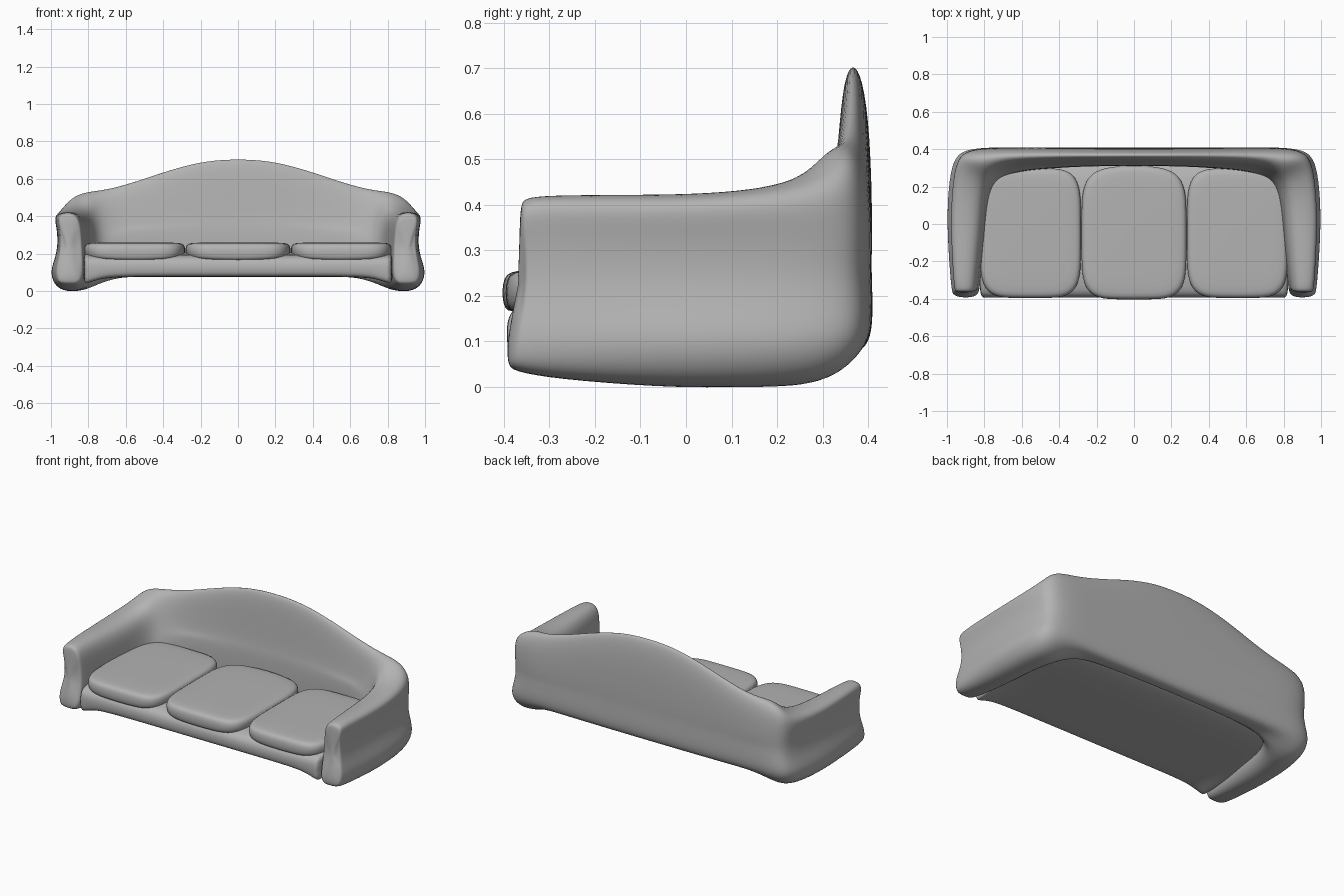
import bpy
import bmesh
from math import cos, sin, pi

if "Cube" in bpy.data.objects:
    bpy.data.objects.remove(bpy.data.objects["Cube"], do_unlink=True)

fabric = bpy.data.materials.new("grey_fabric")
fabric.use_nodes = True
GREY = (0.45, 0.45, 0.45, 1)
fabric.diffuse_color = GREY
fabric.node_tree.nodes["Principled BSDF"].inputs["Base Color"].default_value = GREY


def loft(name, rings, level):
    """Skin closed rings, cap both ends, smooth."""
    bm = bmesh.new()
    loops = [[bm.verts.new(p) for p in ring] for ring in rings]
    n = len(loops[0])
    for a, b in zip(loops, loops[1:]):
        for i in range(n):
            j = (i + 1) % n
            bm.faces.new((a[i], a[j], b[j], b[i]))
    bm.faces.new(loops[0][::-1])
    bm.faces.new(loops[-1])
    bmesh.ops.recalc_face_normals(bm, faces=bm.faces)
    mesh = bpy.data.meshes.new(name)
    bm.to_mesh(mesh)
    bm.free()
    mesh.materials.append(fabric)
    obj = bpy.data.objects.new(name, mesh)
    bpy.context.collection.objects.link(obj)
    mesh.shade_smooth()
    if level:
        mod = obj.modifiers.new("smooth", "SUBSURF")
        mod.levels = mod.render_levels = level
    return obj


# Wall sections: (share of thickness from outside to inside, height)
ARM = [(.55, -.005), (.22, .005), (.04, .05), (-.01, .11), (.09, .17), (.17, .24),
       (.15, .33), (.08, .39), (.16, .42), (.44, .43), (.74, .42), (.89, .37),
       (.93, .3), (.97, .2), (1, .08), (.85, .01)]
BACK = [(.6, .075), (.35, .075), (.12, .09), (0, .13), (0, .2), (.03, .27),
        (0, .42), (.05, .78), (.22, .96), (.44, 1.01), (.63, .95), (.74, .78),
        (.87, .5), (.98, .34), (1, .1), (.85, .075)]

# Stations: outer x, y, inner x, y, blend from arm to back, top height
STATIONS = [
    (.975, -.34, .825, -.34, 0, .42), (.985, -.27, .815, -.27, 0, .425),
    (1, -.05, .79, -.05, 0, .425), (1, .1, .78, .06, 0, .43),
    (.99, .24, .765, .15, .1, .445), (.97, .335, .74, .21, .3, .475),
    (.935, .385, .70, .25, .6, .53), (.86, .405, .64, .27, .85, .54),
    (.75, .41, .56, .285, 1, .555), (.6, .41, .45, .295, 1, .595),
    (.4, .41, .3, .305, 1, .66), (.2, .41, .15, .308, 1, .708),
    (0, .41, 0, .31, 1, .718)]


def wall_ring(ox, oy, ix, iy, t, top):
    ring = []
    for k, ((da, za), (db, zb)) in enumerate(zip(ARM, BACK)):
        d = da + (db - da) * t
        if 5 < k < 13:
            za = .25 + (za - .25) / .18 * (top - .25)
            zb = .25 + (zb - .33) / .68 * (top - .25) if k > 6 else .25 + .2 * (top - .25)
            z = za + (zb - za) * t
        else:
            z = za + (zb - za) * t * t
        y = oy + (iy - oy) * d
        if oy < -.2:  # front of the arm flares at the foot and lifts off the ground
            front = (-.2 - oy) / .14
            y -= front * (.04 * max(0, 1 - z / .2) + .012 * max(0, (z - .3) / .12))
            z = max(z, .035 * front)
        ring.append((ox + (ix - ox) * d, y, z))
    return ring


def end_cap(ring, scale, push):
    cx = sum(p[0] for p in ring) / len(ring)
    cz = sum(p[2] for p in ring) / len(ring)
    return [(cx + (x - cx) * scale, y - push, cz + (z - cz) * scale) for x, y, z in ring]


half = [wall_ring(*s) for s in STATIONS]
half = [end_cap(half[0], .6, .014), end_cap(half[0], .93, .012)] + half
other = [[(-x, y, z) for x, y, z in ring] for ring in half[-2::-1]]
loft("arms_and_backrest", half + other, 2)

# Seat base with a rounded front rail that dips towards the feet
PROFILE = [(-.34, .075), (-.38, .078), (-.392, .1), (-.395, .135), (-.385, .17),
           (-.34, .2), (0, .21), (.34, .2), (.36, .075), (0, .075)]
rings = []
for x, dip in [(-.83, .038), (-.8, .034), (-.74, .014), (-.66, 0), (-.3, 0),
               (.3, 0), (.66, 0), (.74, .014), (.8, .034), (.83, .038)]:
    rings.append([(x, y, z - (dip if y < -.33 and z < .12 else 0)) for y, z in PROFILE])
loft("seat_base", rings, 2)


# Seat cushions: domed rounded rectangles whose front edge bows downwards
def cushion(name, x0, x1, y0, y1, peak):
    cx, cy, hx, hy = (x0 + x1) / 2, (y0 + y1) / 2, (x1 - x0) / 2, (y1 - y0) / 2
    rings = []
    for s, z, bow in [(.9, .165, 0), (.965, .18, .015), (.99, .198, .02), (1, .22, .012),
                      (.988, .24, 0), (.95, .253, 0), (.85, .258, 0), (.45, .26, 0)]:
        ring = []
        for i in range(48):
            a = 2 * pi * i / 48
            c, q = cos(a), sin(a)
            u = abs(c) ** .42 * (1 if c > 0 else -1)
            v = abs(q) ** .42 * (1 if q > 0 else -1)
            y = cy + s * v * hy + peak * max(0, v) * (1 - abs(u))
            drop = bow * max(0, -v) * (1 - u * u)
            ring.append((cx + s * u * hx, y, z - drop))
        rings.append(ring)
    loft(name, rings, 1)


cushion("middle_cushion", -.282, .282, -.405, .29, .03)
cushion("left_cushion", .282, .825, -.398, .3, 0)
cushion("right_cushion", -.825, -.282, -.398, .3, 0)
